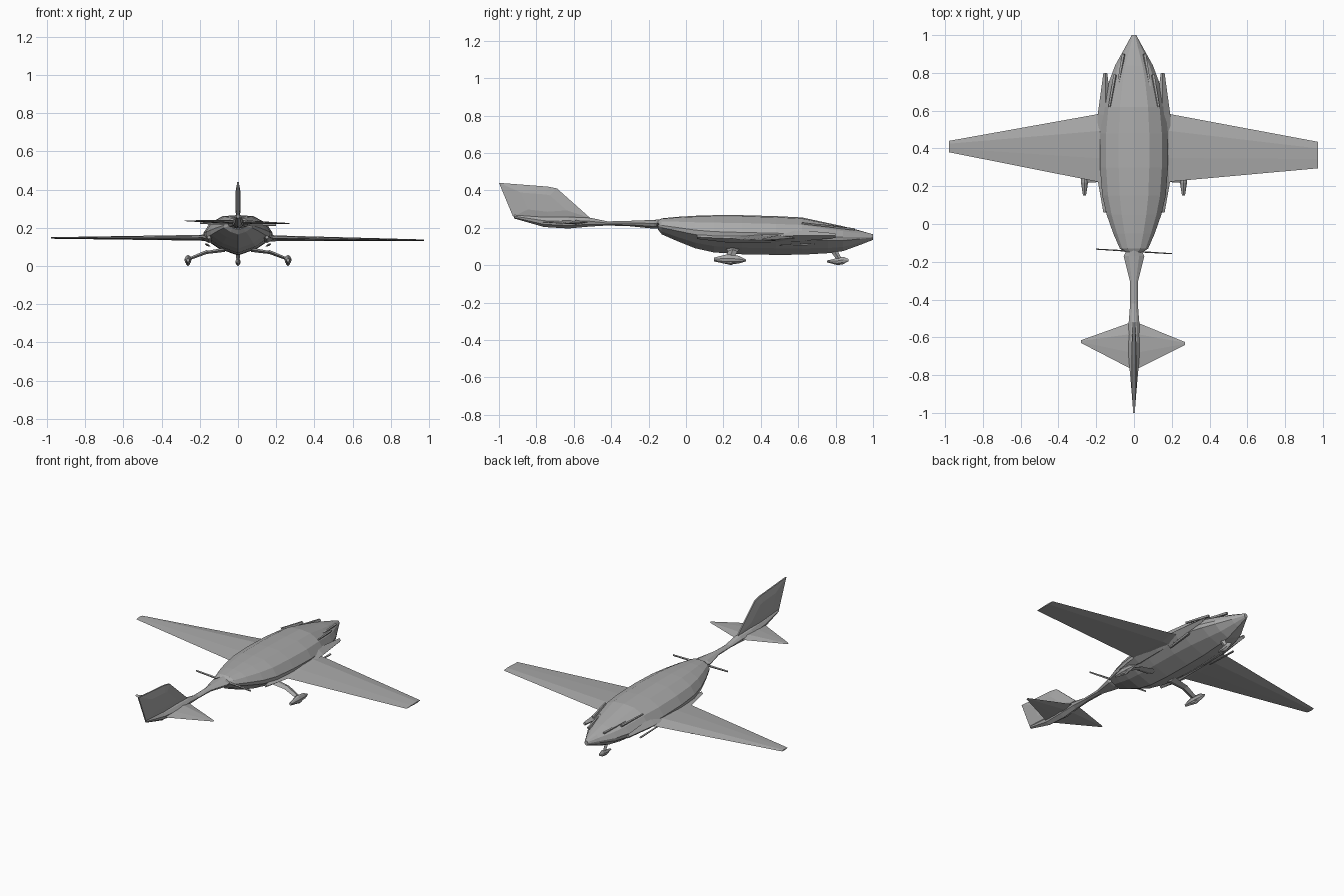
import bpy, bmesh
from mathutils import Vector

cube = bpy.data.objects.get("Cube")
if cube:
    bpy.data.objects.remove(cube)

grey = bpy.data.materials.new("plain grey")
grey.use_nodes = True
colour = (0.4, 0.4, 0.4, 1)
grey.diffuse_color = colour
grey.node_tree.nodes["Principled BSDF"].inputs["Base Color"].default_value = colour


def loft(name, rings):
    """Skin a row of equal-sized point rings and cap both ends."""
    bm = bmesh.new()
    rows = [[bm.verts.new(p) for p in ring] for ring in rings]
    n = len(rows[0])
    for a, b in zip(rows, rows[1:]):
        for i in range(n):
            j = (i + 1) % n
            bm.faces.new((a[i], a[j], b[j], b[i]))
    bm.faces.new(rows[0])
    bm.faces.new(rows[-1])
    bmesh.ops.recalc_face_normals(bm, faces=bm.faces)
    mesh = bpy.data.meshes.new(name)
    bm.to_mesh(mesh)
    bm.free()
    mesh.materials.append(grey)
    obj = bpy.data.objects.new(name, mesh)
    bpy.context.collection.objects.link(obj)
    return obj


def body(name, stations, section, x=0):
    """Loft along y; each station is y, half width, bottom, top."""
    outline = section + [(-u, v) for u, v in reversed(section) if u > 0]
    return loft(name, [[(x + u * w, y, lo + v * (hi - lo)) for u, v in outline]
                       for y, w, lo, hi in stations])


def bar(name, a, b, width, depth):
    """Four-sided strut between two points, with tapering half sizes."""
    a, b = Vector(a), Vector(b)
    d = (b - a).normalized()
    side = d.cross(Vector((0, 1, 0))).normalized()
    fore = side.cross(d)
    rings = []
    for p, s in ((a, 1), (b, 0.7)):
        rings.append([p + side * width * s, p + fore * depth * s,
                      p - side * width * s, p - fore * depth * s])
    return loft(name, rings)


def airfoil(x, front, back, z, t):
    """Six-point wing section in the yz plane."""
    c = front - back
    return [(x, front, z), (x, front - c * .25, z + t), (x, front - c * .65, z + t * .7),
            (x, back, z), (x, front - c * .65, z - t * .6), (x, front - c * .25, z - t)]


# Fuselage
hull = [(0, 0), (.55, .17), (.97, .42), (1, .56), (.82, .8), (.45, .97), (0, 1)]
body("fuselage", [
    (1, .012, .135, .165), (.93, .05, .108, .185), (.84, .1, .075, .208),
    (.76, .13, .064, .225), (.62, .165, .056, .255), (.48, .18, .055, .262),
    (.3, .18, .058, .267), (.15, .168, .068, .267), (.05, .145, .09, .264),
    (-.05, .11, .13, .258), (-.13, .075, .165, .25), (-.15, .045, .19, .24)], hull)

# Tail boom
diamond = [(0, 0), (.8, .25), (1, .6), (.5, .9), (0, 1)]
body("tail_boom", [
    (-.14, .04, .195, .245), (-.17, .055, .195, .242), (-.3, .022, .208, .237),
    (-.42, .02, .212, .234), (-.52, .028, .206, .255), (-.63, .034, .196, .26),
    (-.76, .024, .204, .26), (-.92, .01, .25, .27)], diamond)

# Tail fin: thin at the edges, thicker in the middle
fin = [(-.51, .25), (-.69, .41), (-.74, .42), (-1, .44), (-.925, .26), (-.72, .235)]
mid_y = sum(p[0] for p in fin) / len(fin)
mid_z = sum(p[1] for p in fin) / len(fin)
loft("tail_fin", [[(x, mid_y + (y - mid_y) * s, mid_z + (z - mid_z) * s) for y, z in fin]
                  for x, s in ((-.013, .5), (-.004, 1), (.004, 1), (.013, .5))])

# Tailplane
loft("tailplane", [airfoil(-.28, -.615, -.63, .237, .002), airfoil(0, -.515, -.775, .23, .012),
                   airfoil(.27, -.625, -.64, .223, .002)])

# Wings and root fairings
loft("left_wing", [airfoil(.12, .6, .21, .145, .022), airfoil(.2, .58, .225, .145, .015),
                   airfoil(.975, .435, .295, .135, .004)])
loft("right_wing", [airfoil(-.12, .6, .21, .148, .022), airfoil(-.2, .58, .225, .148, .015),
                    airfoil(-.98, .44, .38, .147, .004)])
for side, s in (("left", 1), ("right", -1)):
    body(side + "_root_fairing", [
        (.8, .01, .145, .17), (.58, .04, .125, .19), (.4, .045, .12, .18),
        (.23, .04, .12, .165), (.06, .01, .14, .16)],
        [(0, 0), (1, .5), (0, 1)], s * .152)

    # Ridges around the nose
    for x, y, z in ((.055, .9, .192), (.1, .79, .206)):
        bar(side + "_nose_ridge", (s * x, y, z), (s * (x + .03), y - .17, z + .018), .007, .01)
    bar(side + "_side_step", (s * .165, .69, .113), (s * .15, .5, .105), .006, .01)

    # Main landing gear
    bar(side + "_gear_leg_upper", (s * .07, .25, .085), (s * .17, .25, .07), .011, .035)
    bar(side + "_gear_leg_lower", (s * .16, .25, .075), (s * .262, .235, .035), .01, .026)
    body(side + "_wheel_fairing", [
        (.32, .004, .02, .03), (.28, .016, .008, .05), (.22, .019, .005, .058),
        (.15, .008, .02, .04)], diamond, s * .262)
    body(side + "_wheel", [(.26, .01, .008, .025), (.24, .012, 0, .03), (.2, .01, .01, .025)],
         diamond, s * .262)

    # Propeller blades
    bar(side + "_propeller_blade", (0, -.145, .22), (s * .2, -.145 - s * .012, .22 - s * .006),
        .008, .004)

# Nose landing gear
bar("nose_gear_leg", (0, .79, .08), (0, .82, .03), .012, .018)
body("nose_wheel_fairing", [(.87, .003, .022, .032), (.84, .012, .005, .045),
                            (.81, .014, 0, .038), (.755, .005, .015, .025)], diamond)
